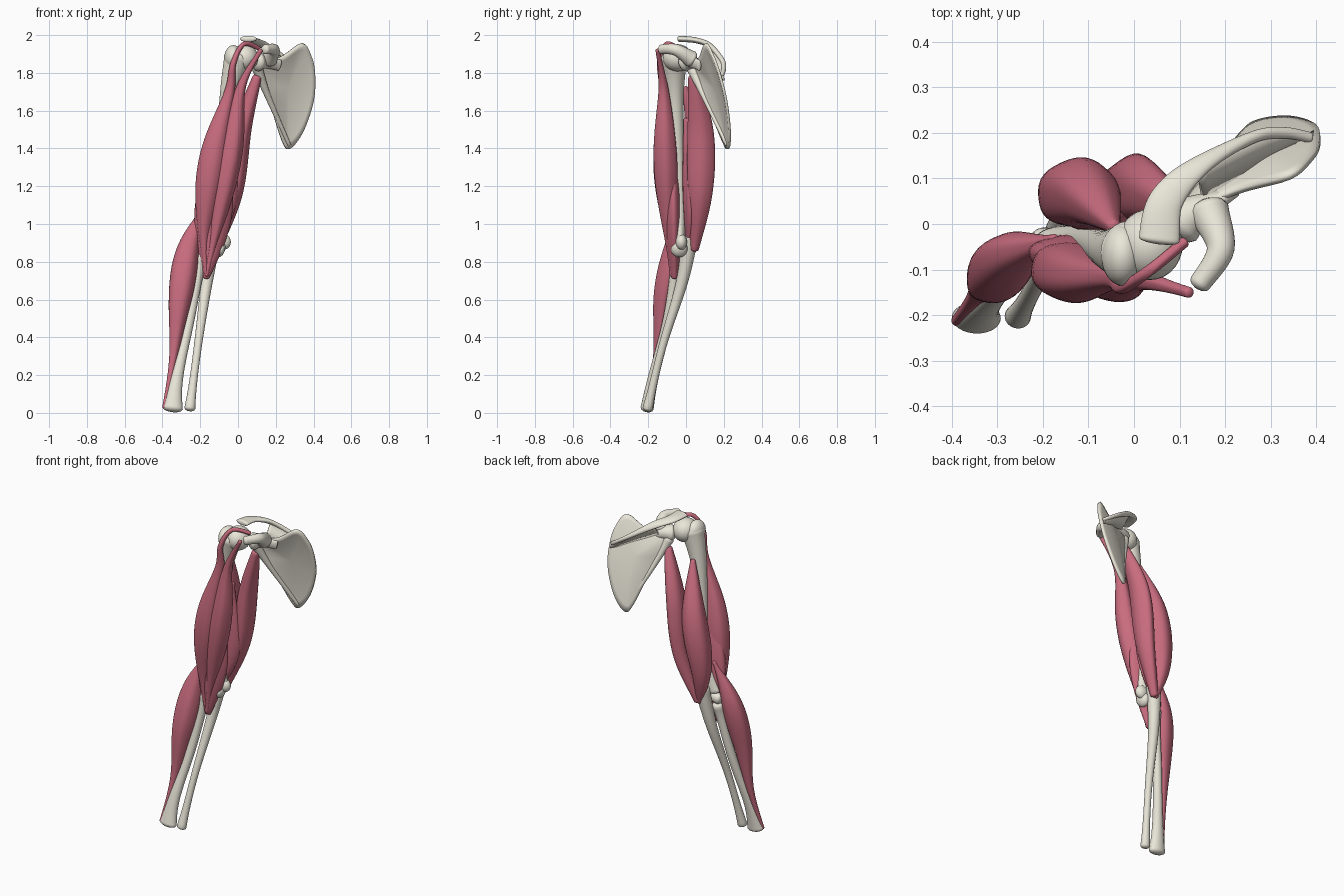
import bpy, bmesh, math
from mathutils import Vector

if "Cube" in bpy.data.objects:
    bpy.data.objects.remove(bpy.data.objects["Cube"])


def material(name, rgb):
    m = bpy.data.materials.new(name)
    m.diffuse_color = (*rgb, 1)
    m.use_nodes = True
    m.node_tree.nodes["Principled BSDF"].inputs["Base Color"].default_value = m.diffuse_color
    return m


BONE = material("bone", (0.82, 0.79, 0.69))
MUSCLE = material("muscle", (0.58, 0.15, 0.21))


def finish(bm, name, mat):
    bmesh.ops.recalc_face_normals(bm, faces=bm.faces)
    me = bpy.data.meshes.new(name)
    bm.to_mesh(me)
    bm.free()
    me.materials.append(mat)
    me.shade_smooth()
    ob = bpy.data.objects.new(name, me)
    bpy.context.collection.objects.link(ob)
    return ob


def spline(pts, steps, closed=False):
    # Catmull-Rom through the points
    n, out = len(pts), []
    get = (lambda i: pts[i % n]) if closed else (lambda i: pts[max(0, min(n - 1, i))])
    for i in range(n if closed else n - 1):
        for s in range(steps):
            t = s / steps
            out.append(tuple(0.5 * (2 * b + (c - a) * t + (2 * a - 5 * b + 4 * c - d) * t * t
                                    + (3 * b - a - 3 * c + d) * t ** 3)
                             for a, b, c, d in zip(get(i - 1), get(i), get(i + 1), get(i + 2))))
    if not closed:
        out.append(tuple(pts[-1]))
    return out


def tube(name, path, radius, mat=BONE, ref=(1, 0, 0), ridge=0.0, sides=32):
    # elliptical loft along a path; radius(s) gives the two radii at fraction s
    pos = [Vector(p) for p in spline(path, 10)]
    run = [0.0]
    for a, b in zip(pos, pos[1:]):
        run.append(run[-1] + (b - a).length)
    rings, last = [], len(pos) - 1
    for i, p in enumerate(pos):
        t = (pos[min(i + 1, last)] - pos[max(i - 1, 0)]).normalized()
        u = (Vector(ref) - t * t.dot(Vector(ref))).normalized()
        v = u.cross(t)
        a, b = radius(run[i] / run[-1])
        row = [(p, u, v, a, b)]
        if i in (0, last):  # rounded end
            for k in (1, 2, 3):
                w = k * math.radians(27)
                off = t * ((1 if i else -1) * math.sin(w) * min(a, b) * 0.6)
                row.append((p + off, u, v, a * math.cos(w), b * math.cos(w)))
        rings += row if i else row[::-1]
    bm = bmesh.new()
    prev = None
    for k, (c, u, v, a, b) in enumerate(rings):
        ring = []
        for j in range(sides):
            th = 2 * math.pi * j / sides
            f = 1 + ridge * math.sin(5 * th + 0.05 * k)
            ring.append(bm.verts.new(c + u * (a * f * math.cos(th)) + v * (b * f * math.sin(th))))
        if prev:
            for j in range(sides):
                q = (j + 1) % sides
                bm.faces.new((prev[j], prev[q], ring[q], ring[j]))
        if k in (0, len(rings) - 1):
            bm.faces.new(ring)
        prev = ring
    return finish(bm, name, mat)


def bone(name, path, mid, top, top_power, end_a, end_b, end_power=8, ref=(1, 0, 0)):
    # thin shaft that flares towards both ends
    def radius(s):
        head = (top - mid) * (1 - s) ** top_power
        return (mid + head + (end_a - mid) * s ** end_power,
                mid + head + (end_b - mid) * s ** end_power)
    return tube(name, path, radius, ref=ref)


def muscle(name, path, tendon, a, b, peak, power):
    # spindle: thin tendons, belly widest at fraction peak
    def radius(s):
        w = max(0, math.sin(math.pi * s ** (math.log(.5) / math.log(peak)))) ** power
        return tendon + (a - tendon) * w, tendon + (b - tendon) * w
    return tube(name, path, radius, MUSCLE, ridge=.025, sides=40)


def blob(name, loc, size):
    bm = bmesh.new()
    bmesh.ops.create_uvsphere(bm, u_segments=28, v_segments=18, radius=1)
    ob = finish(bm, name, BONE)
    ob.location, ob.scale = loc, size


def thicken(ob, amount):
    m = ob.modifiers.new("thickness", "SOLIDIFY")
    m.thickness, m.offset = amount, 0


def on_blade(x, z, lift=0.0):
    return x, 0.478 + 0.45 * x - 0.27 * z + lift, z


# shoulder blade: dished plate from a front outline
outline = spline([(.34, 1.955), (.39, 1.885), (.408, 1.79), (.40, 1.65), (.345, 1.49), (.275, 1.40),
                  (.235, 1.44), (.16, 1.67), (.09, 1.79), (.085, 1.87), (.22, 1.88)], 5, True)
cx, cz, levels = .26, 1.72, 8
bm = bmesh.new()
centre, prev = bm.verts.new(on_blade(cx, cz, .025)), None
for k in range(1, levels + 1):
    s = k / levels
    ring = [bm.verts.new(on_blade(cx + (x - cx) * s, cz + (z - cz) * s, .025 * (1 - s * s)))
            for x, z in outline]
    for j in range(len(ring)):
        q = (j + 1) % len(ring)
        bm.faces.new((prev[j], prev[q], ring[q], ring[j]) if prev else (centre, ring[q], ring[j]))
    prev = ring
thicken(finish(bm, "shoulder_blade", BONE), .014)

# thick outer border and socket of the shoulder blade
bone("blade_outer_border", [on_blade(.10, 1.83), on_blade(.165, 1.66), on_blade(.27, 1.42)],
     .012, .03, 3, .01, .01)
bone("blade_socket", [(.105, .005, 1.86), (.14, .03, 1.86), (.22, .07, 1.84)],
     .025, .052, 2, .012, .03, 2, ref=(0, 1, 0))

# spine ridge: fin from blade to crest, crest flattening into the shoulder tip
crest = [(.385, .19, 1.79), (.33, .20, 1.825), (.26, .19, 1.87), (.14, .125, 1.945)]
bm, prev = bmesh.new(), None
for x, y, z in spline(crest, 6):
    base = on_blade(x + .01, z - .03 - .2 * (.385 - x), .02)
    pair = (bm.verts.new((x, y, z)), bm.verts.new(base))
    if prev:
        bm.faces.new((*prev, pair[1], pair[0]))
    prev = pair
thicken(finish(bm, "blade_spine_fin", BONE), .012)
tube("blade_spine_crest", crest + [(.07, .05, 1.973), (.055, -.035, 1.98)],
     lambda s: (.011 + .042 * s ** 2.5 * (1.25 - .45 * s ** 4), .012 + .004 * s))

# hooked process at the front of the shoulder blade
bone("hooked_process", [(.165, .025, 1.875), (.19, -.055, 1.922), (.145, -.13, 1.925)],
     .027, .045, 2, .026, .024, 2, ref=(0, 0, 1))

# upper arm bone
blob("upper_arm_head", (.035, -.045, 1.88), (.072, .078, .072))
blob("upper_arm_outer_tubercle", (-.025, -.068, 1.88), (.047, .068, .067))
bone("upper_arm_shaft", [(-.005, -.062, 1.88), (-.055, -.057, 1.65), (-.105, -.035, 1.15), (-.13, -.03, .91)],
     .033, .07, 4.5, .085, .028)
bone("elbow_condyle", [(-.205, -.045, .87), (-.145, -.042, .88), (-.095, -.035, .868)],
     .031, .036, 1, .044, .046, 4, ref=(0, 1, 0))
blob("elbow_inner_knob", (-.078, -.025, .905), (.04, .03, .042))

# forearm bones
bone("ulna", [(-.13, .022, .93), (-.166, -.022, .69), (-.213, -.125, .35), (-.255, -.203, .025)],
     .018, .044, 2.2, .029, .027)
bone("radius", [(-.195, -.045, .825), (-.255, -.095, .5), (-.325, -.175, .18), (-.346, -.206, .025)],
     .026, .038, 14, .054, .035, 6)

# front muscles of the upper arm
muscle("biceps_long_head", [(.11, -.04, 1.93), (.03, -.105, 1.952), (-.025, -.138, 1.85), (-.045, -.118, 1.7),
                            (-.122, -.11, 1.4), (-.178, -.09, 1.0), (-.17, -.075, .74)],
       .012, .076, .066, .59, 2.4)
muscle("biceps_short_head", [(.12, -.15, 1.92), (.015, -.12, 1.72), (-.03, -.112, 1.42), (-.1, -.097, 1.05),
                             (-.167, -.075, .73)], .012, .061, .062, .51, 2)
muscle("brachialis", [(-.1, -.075, 1.42), (-.13, -.068, 1.08), (-.168, -.06, .72)], .018, .1, .046, .48, 1)

# back muscles of the upper arm
muscle("triceps_long_head", [(.1, .035, 1.775), (.022, .075, 1.5), (-.025, .075, 1.15), (-.115, .045, .87)],
       .024, .052, .074, .46, 1.1)
muscle("triceps_outer_head", [(-.045, -.005, 1.72), (-.1, .065, 1.42), (-.148, .06, 1.08), (-.125, .043, .86)],
       .015, .077, .076, .52, 1)
muscle("triceps_inner_head", [(-.05, .005, 1.55), (-.085, .02, 1.1), (-.113, .017, .92)], .02, .077, .036, .6, 1)

# outer forearm muscle
muscle("forearm_outer_muscle", [(-.175, -.035, 1.1), (-.262, -.066, .88), (-.308, -.12, .6), (-.342, -.153, .3),
                                (-.388, -.212, .03)], .013, .069, .06, .35, 2.7)
